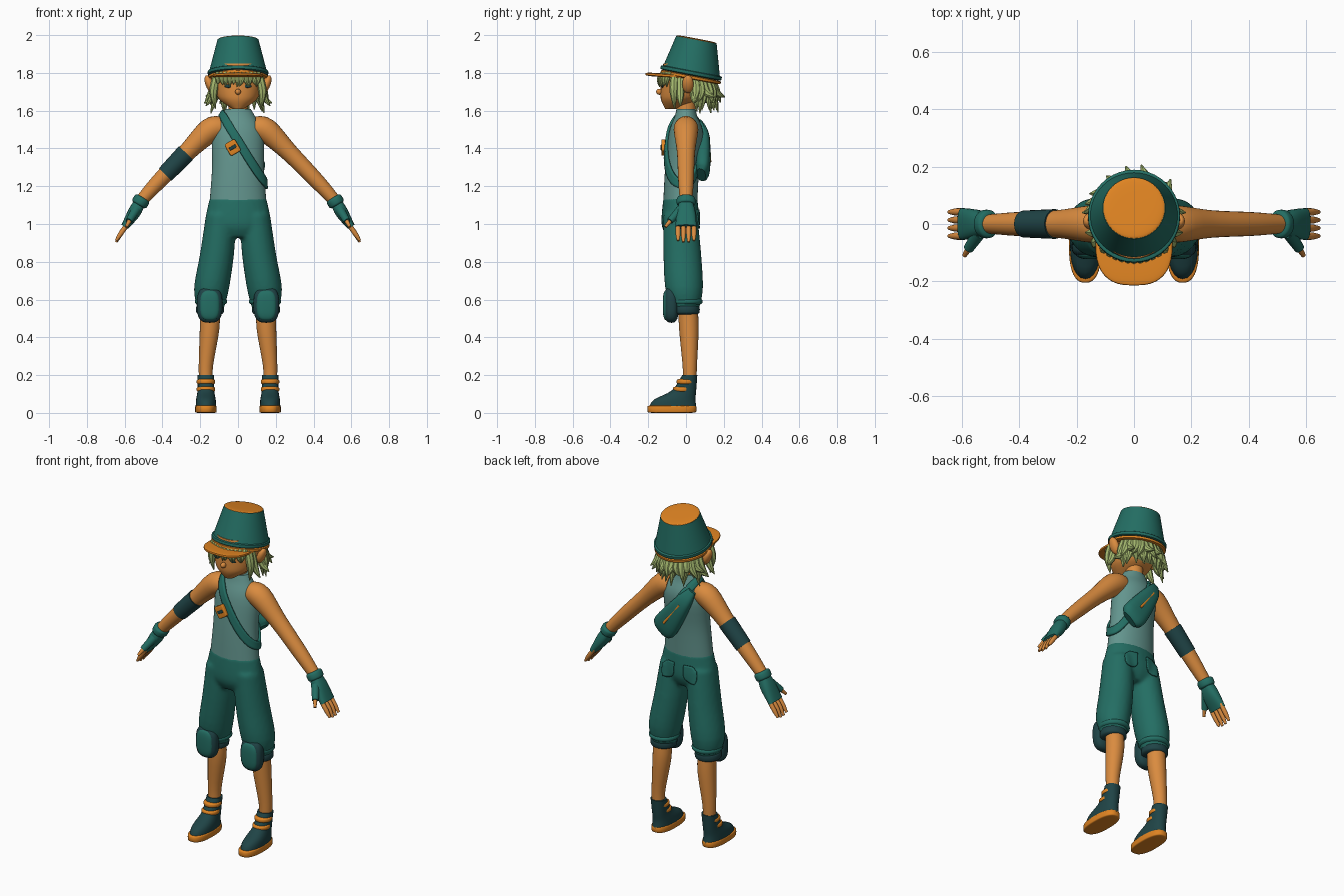
import bpy, bmesh, math, random
from mathutils import Vector, Matrix

random.seed(4)
cube = bpy.data.objects.get("Cube")
if cube:
    bpy.data.objects.remove(cube, do_unlink=True)


def material(name, *rgb):
    mat = bpy.data.materials.new(name)
    mat.use_nodes = True
    mat.diffuse_color = (*rgb, 1)
    mat.node_tree.nodes["Principled BSDF"].inputs["Base Color"].default_value = (*rgb, 1)
    return mat


TEAL = material("teal cloth", .017, .155, .125)
DARK = material("dark teal", .014, .058, .062)
SHIRT = material("grey teal shirt", .125, .3, .27)
SKIN = material("tan skin", .7, .26, .05)
ORANGE = material("orange trim", .74, .23, .016)
HAIR = material("pale green hair", .38, .49, .16)
UP = (0, 0, 1)


def finish(name, bm, mat):
    """Turn a bmesh into a smooth shaded object with sharp creases."""
    bmesh.ops.recalc_face_normals(bm, faces=bm.faces)
    mesh = bpy.data.meshes.new(name)
    bm.to_mesh(mesh)
    bm.free()
    mesh.materials.append(mat)
    mesh.polygons.foreach_set("use_smooth", [True] * len(mesh.polygons))
    mesh.set_sharp_from_angle(angle=.7)
    ob = bpy.data.objects.new(name, mesh)
    bpy.context.collection.objects.link(ob)
    return ob


def both(ob):
    """Keep the part on the left and add its mirrored twin on the right."""
    twin = ob.copy()
    twin.data = ob.data.copy()
    twin.data.transform(Matrix.Scale(-1, 4, (1, 0, 0)))
    twin.data.flip_normals()
    bpy.context.collection.objects.link(twin)
    twin.name = "right_" + ob.name
    ob.name = "left_" + ob.name


def spow(value, power):
    return math.copysign(abs(value) ** power, value)


def smooth_path(keys, steps=4):
    """Catmull-Rom sections through keys (x, y, z, half width, optional half depth)."""
    keys = [Vector(k if len(k) == 5 else (*k, k[3])) for k in keys]
    padded = [keys[0], *keys, keys[-1]]
    path = []
    for a, b, c, d in zip(padded, padded[1:], padded[2:], padded[3:]):
        for i in range(steps):
            t = i / steps
            m, n = (c - a) / 2, (d - b) / 2
            path.append(b + m * t + (3 * (c - b) - 2 * m - n) * t**2 + (2 * (b - c) + m + n) * t**3)
    return path + [keys[-1]]


def loft(bm, path, axis=None, plan=1, sides=24):
    """Skin superelliptic rings along a path; a given axis fixes their tilt."""
    rings = []
    for i, sec in enumerate(path):
        before, after = path[max(i - 1, 0)], path[min(i + 1, len(path) - 1)]
        t = Vector(axis or Vector(after[:3]) - Vector(before[:3])).normalized()
        u = (Vector((0, 1, 0)) - t * t.y).normalized()
        v = u.cross(t)
        ring = []
        for k in range(sides):
            a = math.tau * k / sides
            across, deep = spow(math.cos(a), plan) * sec[3], spow(math.sin(a), plan) * sec[4]
            ring.append(bm.verts.new(Vector(sec[:3]) + v * across + u * deep))
        rings.append(ring)
    for a, b in zip(rings, rings[1:]):
        for k in range(sides):
            bm.faces.new((a[k - 1], a[k], b[k], b[k - 1]))
    bm.faces.new(rings[0])
    bm.faces.new(rings[-1])


def tube(name, keys, mat, axis=None, plan=1, sides=24):
    bm = bmesh.new()
    loft(bm, smooth_path(keys), axis, plan, sides)
    return finish(name, bm, mat)


def pill(name, loc, size, mat, square=1, plan=1, axis=UP):
    """Superellipsoid: a ball at square 1, a rounded disc or block when lower."""
    bm = bmesh.new()
    width, depth, height = size
    direction = Vector(axis).normalized()
    path = []
    for i in range(-8, 9):
        a = math.pi / 2 * i / 8
        r = max(spow(math.cos(a), square), .02)
        path.append((*(Vector(loc) + direction * height * spow(math.sin(a), square)), width * r, depth * r))
    loft(bm, path, axis, plan, 40)
    return finish(name, bm, mat)


def strand(name, root, mid, tip, r):
    return tube(name, [(*root, r), (*mid, r), (*tip, r / 9)], HAIR, sides=8)


def modify(ob, kind, **settings):
    mod = ob.modifiers.new(kind.lower(), kind)
    for key, value in settings.items():
        setattr(mod, key, value)


# Torso and neck
shirt = tube("shirt", [(0, -.03, 1.12, .15, .09), (0, -.02, 1.3, .137, .09), (0, 0, 1.48, .135, .09),
                       (0, 0, 1.57, .09, .06), (0, 0, 1.61, .067, .05)], SHIRT, UP, sides=40)
tube("neck", [(0, 0, 1.5, .05), (0, 0, 1.7, .05)], SKIN, UP)

# Trousers: pelvis and two legs fused into one skin
bm = bmesh.new()
loft(bm, smooth_path([(0, -.03, 1.14, .15, .09), (0, -.03, 1, .175, .1), (0, -.03, .93, .13, .07)]), UP)
for side in (1, -1):
    loft(bm, smooth_path([(side * .09, -.03, 1.05, .08, .09), (side * .11, -.02, .85, .09, .1),
                          (side * .14, -.01, .66, .093, .1), (side * .145, 0, .55, .07)]), UP)
trousers = finish("trousers", bm, TEAL)
modify(trousers, "REMESH", mode="VOXEL", voxel_size=.011, use_smooth_shade=True)
modify(trousers, "SMOOTH", factor=.5, iterations=4)
both(pill("trouser_fold", (.143, 0, .59), (.086, .088, .025), TEAL, square=.8))
both(pill("trouser_cuff", (.148, 0, .547), (.074, .073, .028), DARK, square=.5))

# Back pockets laid onto the trousers
bm = bmesh.new()
bmesh.ops.create_grid(bm, x_segments=10, y_segments=10, size=1)
for vert in bm.verts:
    s, t = vert.co.x, vert.co.y
    low = max(0, -t)
    vert.co = (.08 + s * .045 * (1 - .4 * low**3), .1, 1.03 + t * .05)
pocket = finish("back_pocket", bm, TEAL)
modify(pocket, "SHRINKWRAP", target=trousers, offset=.004)
modify(pocket, "SOLIDIFY", thickness=.007, offset=0)
both(pocket)

# Head and face
tube("head", [(0, -.08, 1.61, .03), (0, -.04, 1.65, .09), (0, -.02, 1.69, .115), (0, 0, 1.78, .13),
              (0, 0, 1.85, .12)], SKIN, UP, sides=32)
pill("nose", (0, -.14, 1.7), (.015, .018, .016), SKIN)
tube("mouth", [(-.036, -.122, 1.674, .003), (0, -.129, 1.67, .003), (.036, -.122, 1.674, .003)], DARK, sides=8)
both(pill("eye", (.05, -.124, 1.73), (.022, .005, .009), DARK))
both(pill("ear", (.15, .01, 1.74), (.022, .03, .05), SKIN, axis=(.4, 0, 1)))

# Hair: scalp, two layers behind, fringe and side locks
pill("scalp_hair", (0, .035, 1.75), (.124, .108, .09), HAIR)


def around(angle, radius, height):
    return math.cos(angle) * radius, .02 + math.sin(angle) * radius, height


for middle, end, height in ((.14, .175, 1.655), (.125, .135, 1.615)):
    for k in range(14):
        a = math.pi * (k + 1.2) / 15.4
        swept = a + random.uniform(-.2, .2)
        tip = around(swept, end + random.uniform(-.02, .02), height + random.uniform(-.03, .03))
        strand("back_lock", around(a, .105, 1.78), around(a, middle, 1.7), tip, .023)
for k in range(-5, 6):
    x = k * .021
    y = 3.5 * x * x - .14
    strand("fringe_lock", (x, y + .02, 1.8), (x, y, 1.765),
           (x + random.uniform(-.015, .015), y, 1.725 + random.uniform(0, .015)), .015)
both(strand("temple_lock", (.11, -.06, 1.79), (.13, -.065, 1.7), (.12, -.06, 1.61), .022))
both(strand("cheek_lock", (.11, -.03, 1.78), (.135, -.03, 1.68), (.17, -.03, 1.625), .02))
both(strand("nape_lock", (.11, .04, 1.75), (.135, .045, 1.67), (.18, .04, 1.64), .022))

# Cap, tilted backwards
TILT = (0, .19, 1)
tube("cap_crown", [(0, .028, 1.8, .155), (0, .055, 1.975, .109)], TEAL, TILT, sides=48)
pill("cap_hem", (0, .027, 1.8), (.161, .165, .014), TEAL, square=.35, axis=TILT)
pill("cap_rim", (0, .025, 1.777), (.159, .162, .011), ORANGE, square=.35, axis=TILT)
pill("cap_top", (0, .055, 1.972), (.108, .109, .01), ORANGE, square=.5, axis=TILT)
pill("cap_visor", (0, -.06, 1.783), (.135, .155, .01), ORANGE, square=.4, plan=.75, axis=(0, .07, 1))

# Shoulder strap: a slanted loop pulled onto the shirt
bm = bmesh.new()
centre, slope, front = Vector((.027, -.01, 1.4)), Vector((.122, 0, -.19)), Vector((0, -.11, 0))
edges = []
for k in range(64):
    a = math.tau * k / 64
    point = centre + slope * math.cos(a) + front * math.sin(a)
    along = front * math.cos(a) - slope * math.sin(a)
    outward = Vector((point.x, point.y, 4 * max(0, point.z - 1.5)))
    half = outward.cross(along).normalized() * .024
    edges.append([bm.verts.new(point + half * e) for e in (-1, -.5, 0, .5, 1)])
for k, edge in enumerate(edges):
    for j in range(4):
        bm.faces.new((edges[k - 1][j], edges[k - 1][j + 1], edge[j + 1], edge[j]))
strap = finish("shoulder_strap", bm, TEAL)
modify(strap, "SHRINKWRAP", target=shirt, offset=.007)
modify(strap, "SOLIDIFY", thickness=.015, offset=0)
SLANT = (.5, 0, -.85)
pill("strap_buckle", (-.028, -.118, 1.405), (.032, .013, .036), ORANGE, square=.3, plan=.3, axis=SLANT)
pill("buckle_bar", (-.028, -.12, 1.405), (.02, .014, .009), DARK, square=.3, plan=.3, axis=SLANT)

# Back bag
tube("back_bag", [(-.09, .07, 1.54, .024, .014), (-.04, .09, 1.46, .05, .034), (.07, .09, 1.3, .076, .038),
                  (.1, .08, 1.26, .05, .024)], TEAL, plan=.75)
tube("bag_zip", [(-.04, .118, 1.46, .008), (.06, .126, 1.33, .008)], ORANGE)

# Arms, gloves and fingers
both(tube("arm", [(.09, 0, 1.51, .058), (.15, 0, 1.495, .065), (.27, 0, 1.38, .048), (.42, 0, 1.225, .041),
                  (.52, 0, 1.115, .032)], SKIN))
tube("right_arm_band", [(-.275, 0, 1.376, .052), (-.385, 0, 1.262, .047)], DARK)
both(pill("glove_cuff", (.515, 0, 1.12), (.044, .05, .025), TEAL, square=.5, axis=SLANT))
both(tube("glove_palm", [(.52, 0, 1.115, .03, .036), (.55, 0, 1.06, .034, .05), (.6, 0, .985, .02, .056)],
          TEAL, plan=.8))
both(tube("glove_thumb", [(.54, -.03, 1.075, .024), (.577, -.085, 1.015, .018)], TEAL))
both(tube("thumb", [(.57, -.075, 1.025, .013), (.592, -.11, .985, .008)], SKIN))
for k in (-1.5, -.5, .5, 1.5):
    y = k * .028
    both(tube("finger", [(.585, y, 1, .012), (.62, y, .95, .013), (.645, y, .9 + .008 * abs(k), .007)],
              SKIN, sides=12))

# Lower legs and knee pads
both(tube("shin", [(.15, .01, .57, .05), (.15, .015, .45, .052), (.17, .02, .25, .038), (.17, .02, .15, .035)],
          SKIN, UP))
both(pill("knee_pad", (.15, -.078, .572), (.068, .04, .095), DARK, square=.7, plan=.75))
both(pill("knee_cap", (.15, -.1, .57), (.053, .023, .08), TEAL, square=.7, plan=.75))

# Boots
both(pill("boot_sole", (.17, -.075, .02), (.057, .13, .02), ORANGE, square=.25, plan=.8))
both(tube("boot_upper", [(.17, -.07, .03, .054, .125), (.17, -.06, .07, .052, .11), (.17, -.01, .12, .044, .064),
                         (.17, .02, .2, .044, .04)], DARK, UP, plan=.9))
for y, z in ((0, .165), (-.02, .125)):
    both(pill("boot_strap", (.17, y, z), (.049, .05, .015), ORANGE, square=.5))
